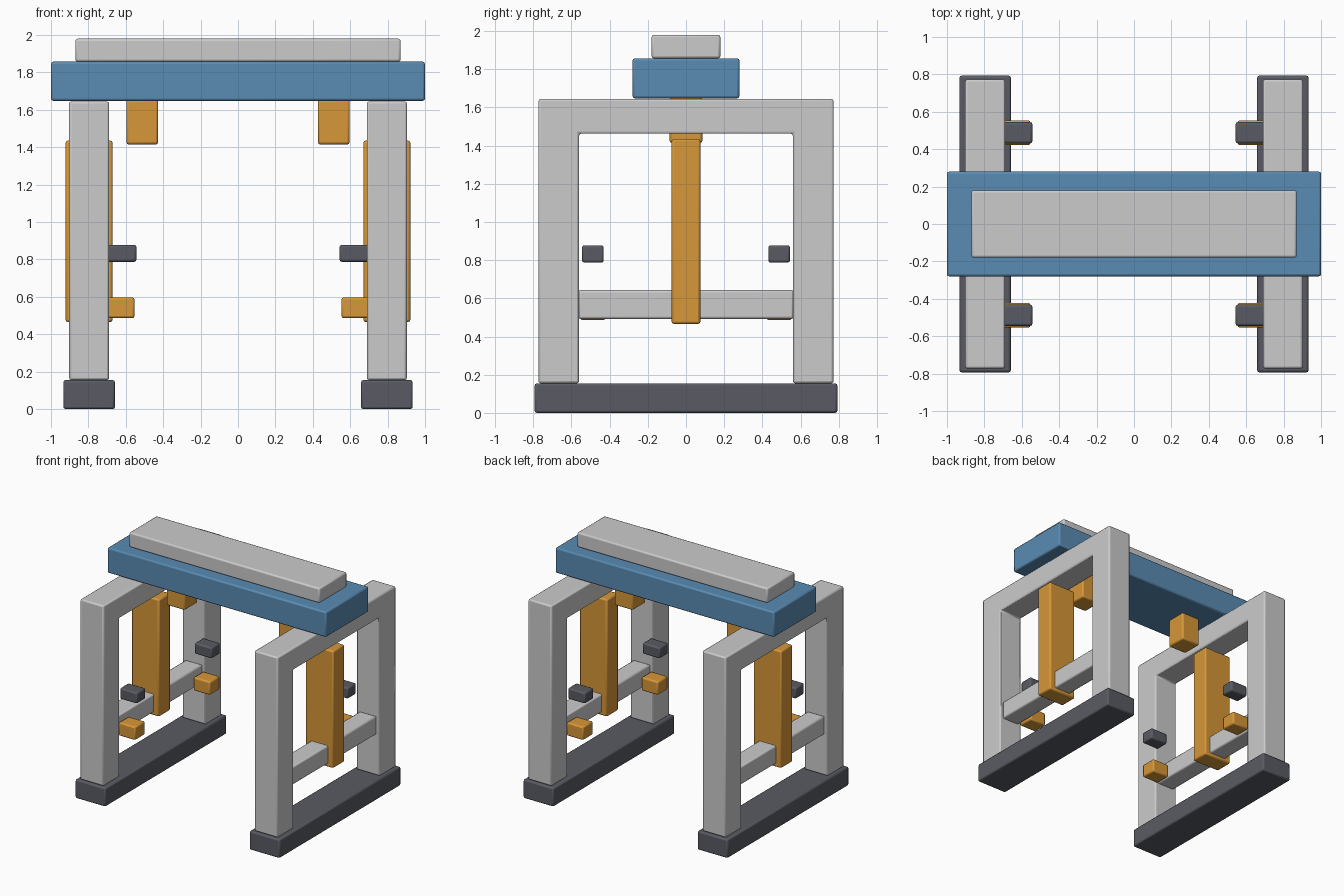
import bpy
import bmesh

if "Cube" in bpy.data.objects:
    bpy.data.objects.remove(bpy.data.objects["Cube"])


def material(name, rgb):
    m = bpy.data.materials.new(name)
    m.diffuse_color = (*rgb, 1)
    m.use_nodes = True
    m.node_tree.nodes["Principled BSDF"].inputs["Base Color"].default_value = m.diffuse_color
    return m


BLUE = material("blue paint", (0.10, 0.26, 0.45))
ORANGE = material("orange paint", (0.68, 0.31, 0.04))
DARK = material("dark rubber", (0.10, 0.105, 0.125))


def prism(name, outline, axis, lo, hi, mat=None, bevel=0.012):
    """Extrude an outline along x (axis 0, outline in yz) with bevelled edges."""
    bm = bmesh.new()
    verts = [bm.verts.new((lo, a, b)) for a, b in outline]
    face = bm.faces.new(verts)
    ext = bmesh.ops.extrude_face_region(bm, geom=[face])["geom"]
    moved = [g for g in ext if isinstance(g, bmesh.types.BMVert)]
    bmesh.ops.translate(bm, verts=moved, vec=(hi - lo, 0, 0))
    bmesh.ops.recalc_face_normals(bm, faces=bm.faces)
    me = bpy.data.meshes.new(name)
    bm.to_mesh(me)
    bm.free()
    ob = bpy.data.objects.new(name, me)
    bpy.context.collection.objects.link(ob)
    if mat:
        me.materials.append(mat)
    mod = ob.modifiers.new("soft edges", "BEVEL")
    mod.width = bevel
    mod.segments = 2
    mod.limit_method = 'ANGLE'
    bpy.context.view_layer.objects.active = ob
    ob.select_set(True)
    bpy.ops.object.shade_smooth_by_angle()
    ob.select_set(False)
    return ob


def box(name, x, y, z, mat=None, bevel=0.012):
    outline = [(y[0], z[0]), (y[1], z[0]), (y[1], z[1]), (y[0], z[1])]
    return prism(name, outline, 0, min(x), max(x), mat, bevel)


# Top beam and its cap
box("top_beam", (-1, 1), (-0.28, 0.28), (1.648, 1.857), BLUE)
box("top_cap", (-0.87, 0.87), (-0.18, 0.18), (1.857, 1.98))

# Leg frame outline in y, z: two legs joined by a top rail
FRAME = [(-0.773, 0.155), (-0.56, 0.155), (-0.56, 1.463), (0.56, 1.463),
         (0.56, 0.155), (0.773, 0.155), (0.773, 1.645), (-0.773, 1.645)]

for side, s in (("left", -1), ("right", 1)):
    def sx(a, b):
        return sorted((s * a, s * b))

    # Foot, frame, lower crossbar and centre strut
    box(f"{side}_foot", sx(0.658, 0.934), (-0.793, 0.793), (0, 0.155), DARK)
    prism(f"{side}_leg_frame", FRAME, 0, *sx(0.689, 0.903))
    box(f"{side}_crossbar", sx(0.718, 0.873), (-0.565, 0.565), (0.492, 0.643))
    box(f"{side}_centre_strut", sx(0.67, 0.922), (-0.075, 0.075), (0.466, 1.435), ORANGE)
    # Block hanging under the beam
    box(f"{side}_beam_block", sx(0.427, 0.597), (-0.086, 0.086), (1.415, 1.655), ORANGE)
    # Pegs on the inner side
    for end, c in (("front", -0.488), ("back", 0.488)):
        box(f"{side}_{end}_upper_peg", sx(0.543, 0.70), (c - 0.057, c + 0.057),
            (0.787, 0.878), DARK)
        box(f"{side}_{end}_lower_peg", sx(0.553, 0.705), (c - 0.066, c + 0.066),
            (0.486, 0.597), ORANGE)
